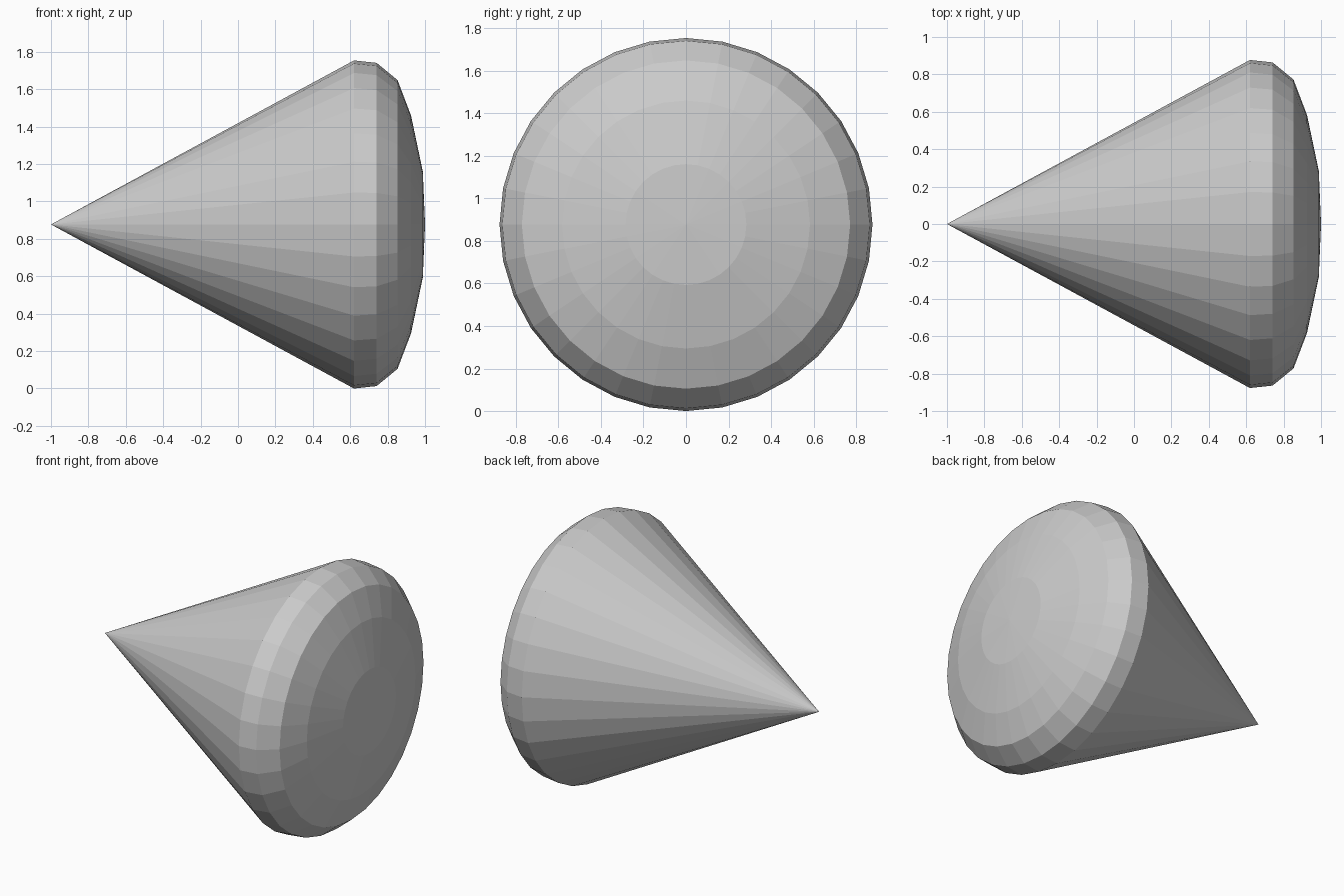
import bpy, bmesh
from math import sin, cos, tau

if "Cube" in bpy.data.objects:
    bpy.data.objects.remove(bpy.data.objects["Cube"])

SIDES = 32
RADIUS = 0.877

# Profile along x: (x, radius), between the sharp tip and the domed end
TIP = -1.0
RINGS = [(0.62, RADIUS), (0.741, 0.864), (0.853, 0.772), (0.925, 0.583), (0.988, 0.284)]
CROWN = 1.0


def add_ring(bm, x, r):
    return [bm.verts.new((x, r * cos(tau * i / SIDES), r * sin(tau * i / SIDES)))
            for i in range(SIDES)]


# Cone with a shallow faceted dome, lying on its side
bm = bmesh.new()
tip = bm.verts.new((TIP, 0, 0))
crown = bm.verts.new((CROWN, 0, 0))
rings = [add_ring(bm, x, r) for x, r in RINGS]
for i in range(SIDES):
    j = (i + 1) % SIDES
    bm.faces.new((tip, rings[0][i], rings[0][j]))
    for a, b in zip(rings, rings[1:]):
        bm.faces.new((a[i], b[i], b[j], a[j]))
    bm.faces.new((rings[-1][i], crown, rings[-1][j]))
bmesh.ops.recalc_face_normals(bm, faces=bm.faces)

mesh = bpy.data.meshes.new("domed_cone")
bm.to_mesh(mesh)
bm.free()
cone = bpy.data.objects.new("domed_cone", mesh)
cone.location.z = RADIUS
bpy.context.collection.objects.link(cone)
